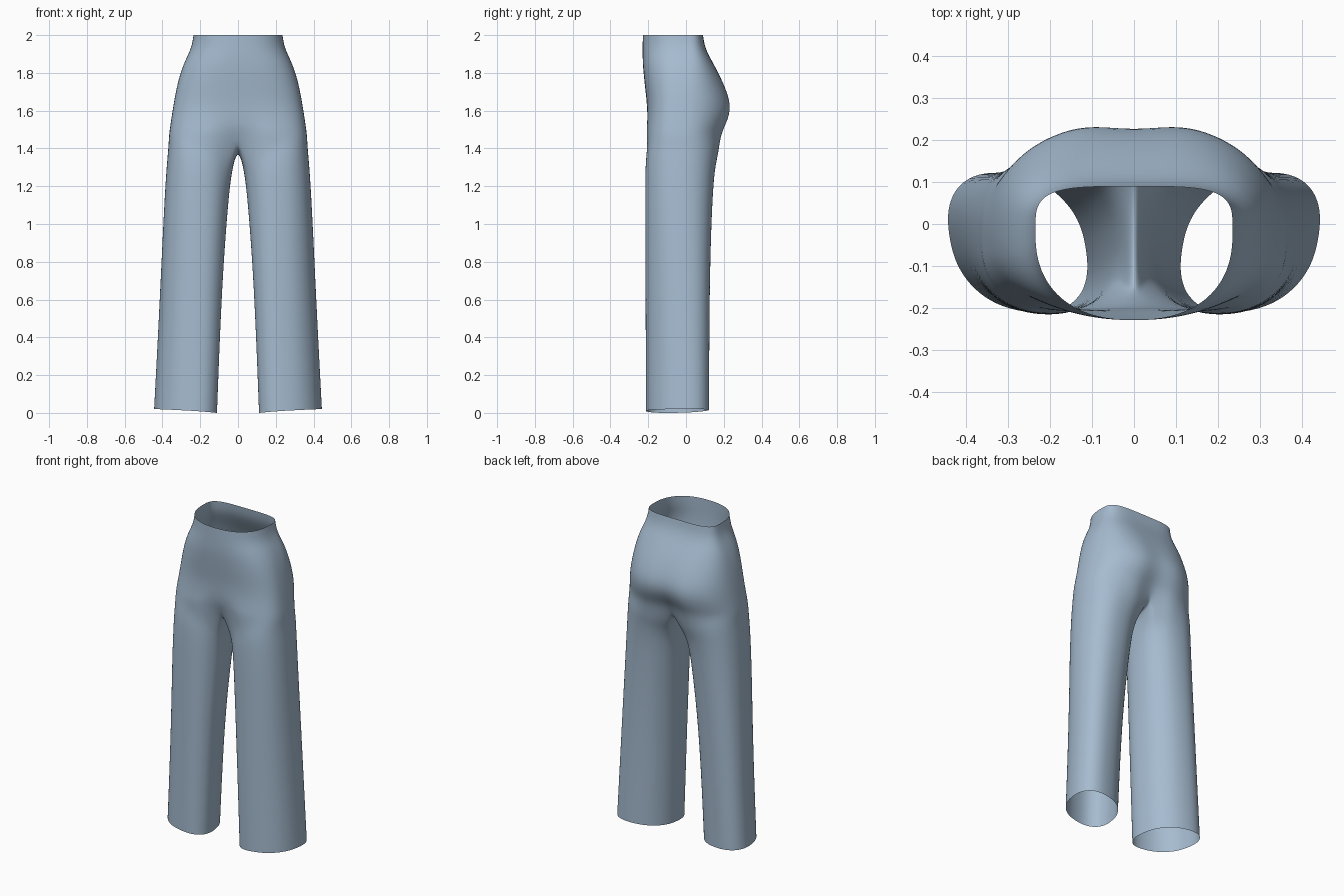
import bpy, bmesh
from math import sin, cos, pi, radians, exp

if "Cube" in bpy.data.objects:
    bpy.data.objects.remove(bpy.data.objects["Cube"])

N, M = 24, 10                      # outer and crotch segments of the half section
FRONT, BACK = radians(150), radians(138)   # leg angles of the centre seams
YMID = -0.02

# Torso levels: z, half width, front y, back y, front/back roundness, front/back dip
TORSO = [
    (2.00, .236, -.229, .090, .85, .50, 0, 0),
    (1.93, .246, -.230, .100, .85, .55, 0, 0),
    (1.85, .289, -.230, .145, .80, .65, 0, 0),
    (1.75, .320, -.220, .202, .76, .80, 0, .005),
    (1.65, .339, -.208, .247, .72, .88, 0, .016),
    (1.58, .350, -.208, .247, .69, .90, .004, .024),
    (1.52, .359, -.213, .224, .67, .89, .018, .036),
    (1.47, .366, -.218, .200, .66, .86, .042, .046),
]
# Leg levels: outer z, inner z, blend to leg, inner x, outer x, front y, back y, skew
LEGS = [
    (1.41, 1.345, .55, .030, .371, -.219, .170, 0),
    (1.34, 1.29, .85, .034, .377, -.218, .157, .02),
    (1.24, 1.21, 1, .042, .383, -.217, .147, .05),
    (1.05, 1.04, 1, .058, .394, -.217, .137, .10),
    (.75, .75, 1, .079, .408, -.216, .128, .20),
    (.40, .40, 1, .096, .425, -.214, .124, .26),
    (.02, .00, 1, .111, .445, -.213, .123, .29),
]


def torso_section(z, w, yf, yb, pf, pb, df, db):
    pts = []
    for i in range(N + 1):
        t = -pi / 2 + pi * i / N
        s, c = sin(t), max(cos(t), 0)
        p, reach, dip = (pf, YMID - yf, -df) if s < 0 else (pb, yb - YMID, db)
        x = w * c ** p if 0 < i < N else 0
        y = YMID + (1 if s > 0 else -1) * reach * abs(s) ** p
        pts.append((x, y - dip * exp(-(x / .09) ** 2), z))
    return pts


def leg_angle(i):
    if i <= N:
        k = 2 * i / N - 1
        return k * (FRONT if k < 0 else BACK)
    return BACK + (2 * pi - FRONT - BACK) * (i - N) / M


def squarish(v):
    return (1 if v > 0 else -1) * abs(v) ** .88


def leg_section(zo, zi, blend, xi, xo, yf, yb, skew, top):
    pts = []
    for i in range(N + M):
        a = leg_angle(i)
        x = (xi + xo) / 2 + (xo - xi) / 2 * squarish(cos(a))
        y = (yf + yb) / 2 + (yb - yf) / 2 * squarish(sin(a + skew))
        k = (1 - cos(a)) / 2
        z = zo + (zi - zo) * k ** 1.5
        tx, ty, _ = top[i]
        pts.append((tx + (x - tx) * blend, ty + (y - ty) * blend, z))
    return pts


bm = bmesh.new()
# Seat and waist
sections = [torso_section(*row) for row in TORSO]
rings = [[bm.verts.new(p) for p in s] for s in sections]
for r0, r1 in zip(rings, rings[1:]):
    for i in range(N):
        bm.faces.new((r0[i], r1[i], r1[i + 1], r0[i + 1]))

# Crotch seam from back to front
top = sections[-1]
yb, yf = top[-1][1], top[0][1]
seam = [(0, (yb + yf) / 2 + (yb - yf) / 2 * cos(pi * j / M), 1.47 - .095 * sin(pi * j / M) ** .85)
        for j in range(1, M)]
top = top + seam
ring = rings[-1] + [bm.verts.new(p) for p in seam]

# Leg down to the hem
for row in LEGS:
    new = [bm.verts.new(p) for p in leg_section(*row, top)]
    for i in range(N + M):
        j = (i + 1) % (N + M)
        bm.faces.new((ring[i], new[i], new[j], ring[j]))
    ring = new
for f in bm.faces:
    f.smooth = True
bmesh.ops.recalc_face_normals(bm, faces=bm.faces)
if sum(f.normal.x * (f.calc_center_median().x - .2) for f in bm.faces) < 0:
    bmesh.ops.reverse_faces(bm, faces=bm.faces)

mesh = bpy.data.meshes.new("trousers")
bm.to_mesh(mesh)
bm.free()
trousers = bpy.data.objects.new("trousers", mesh)
bpy.context.collection.objects.link(trousers)

# Blue-grey cloth
cloth = bpy.data.materials.new("cloth")
cloth.diffuse_color = (.38, .50, .63, 1)
cloth.use_nodes = True
cloth.node_tree.nodes["Principled BSDF"].inputs["Base Color"].default_value = cloth.diffuse_color
mesh.materials.append(cloth)

# Mirror the second leg and smooth the cloth
mirror = trousers.modifiers.new("mirror", 'MIRROR')
mirror.use_clip = True
mirror.merge_threshold = .0005
sub = trousers.modifiers.new("smooth", 'SUBSURF')
sub.levels = sub.render_levels = 2
